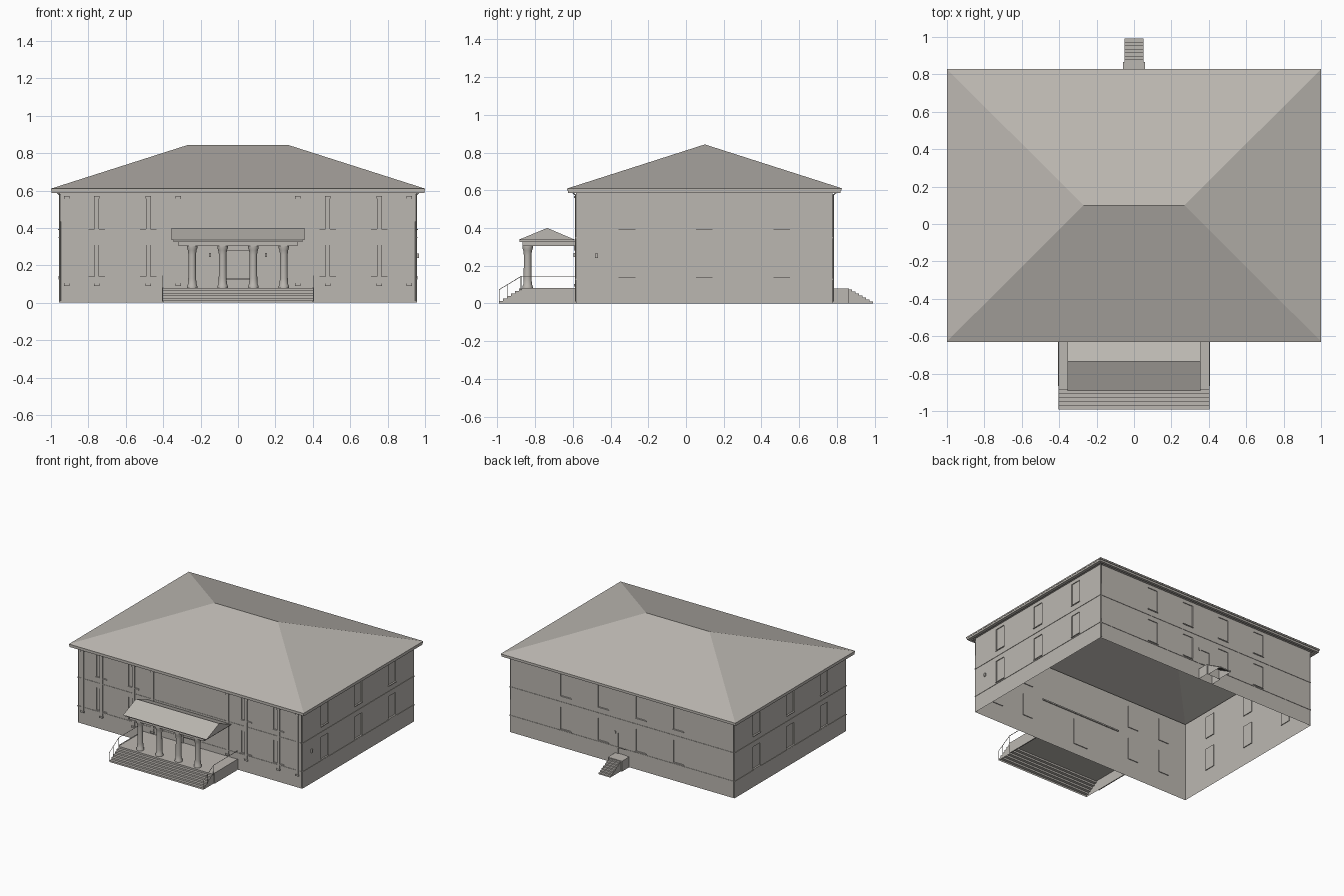
import bpy, bmesh, math
from mathutils import Vector

if "Cube" in bpy.data.objects:
    bpy.data.objects.remove(bpy.data.objects["Cube"])

stone = bpy.data.materials.new("warm_grey")
stone.use_nodes = True
GREY = (0.5, 0.475, 0.44, 1)
stone.diffuse_color = GREY
stone.node_tree.nodes["Principled BSDF"].inputs["Base Color"].default_value = GREY

CY = 0.097                      # centre of the main block in y
HX, HY, WALL_TOP = 0.957, 0.68, 0.6
FRONT, BACK = CY - HY, CY + HY


def finish(name, bm, normals=True):
    if normals:
        bmesh.ops.recalc_face_normals(bm, faces=bm.faces)
    mesh = bpy.data.meshes.new(name)
    bm.to_mesh(mesh)
    bm.free()
    mesh.materials.append(stone)
    ob = bpy.data.objects.new(name, mesh)
    bpy.context.collection.objects.link(ob)


def open_bottom(bm):
    """Remove the faces lying on the ground, leaving a shell."""
    bmesh.ops.recalc_face_normals(bm, faces=bm.faces)
    ground = [f for f in bm.faces if all(v.co.z < 1e-4 for v in f.verts)]
    bmesh.ops.delete(bm, geom=ground, context="FACES")


def add_box(bm, x0, x1, y0, y1, z0, z1):
    for v in bmesh.ops.create_cube(bm, size=1)["verts"]:
        v.co = Vector((x0 if v.co.x < 0 else x1, y0 if v.co.y < 0 else y1, z0 if v.co.z < 0 else z1))


def boxes(name, items, shell=False):
    bm = bmesh.new()
    for it in items:
        add_box(bm, *it)
    if shell:
        open_bottom(bm)
    finish(name, bm, not shell)


def prism(name, profile, x0, x1, shell=False):
    """Extrude a y-z profile along x."""
    bm = bmesh.new()
    face = bm.faces.new([bm.verts.new((x0, y, z)) for y, z in profile])
    new = bmesh.ops.extrude_face_region(bm, geom=[face], use_keep_orig=True)["geom"]
    bmesh.ops.translate(bm, vec=(x1 - x0, 0, 0), verts=[g for g in new if isinstance(g, bmesh.types.BMVert)])
    if shell:
        open_bottom(bm)
    finish(name, bm, not shell)


def ring(inner_x, inner_y, outer_x, outer_y, z0, z1):
    """Four boxes framing the main block."""
    out = []
    for s in (-1, 1):
        ya, yb = sorted((CY + s * inner_y, CY + s * outer_y))
        xa, xb = sorted((s * inner_x, s * outer_x))
        out.append((-outer_x, outer_x, ya, yb, z0, z1))
        out.append((xa, xb, CY - inner_y, CY + inner_y, z0, z1))
    return out


def tube(name, paths, radius):
    curve = bpy.data.curves.new(name, "CURVE")
    curve.dimensions = "3D"
    curve.bevel_depth = radius
    curve.bevel_resolution = 1
    curve.use_fill_caps = True
    for path in paths:
        sp = curve.splines.new("POLY")
        sp.points.add(len(path) - 1)
        for p, co in zip(sp.points, path):
            p.co = (*co, 1)
    curve.materials.append(stone)
    bpy.context.collection.objects.link(bpy.data.objects.new(name, curve))


def wall(name, origin, along, normal, half, openings, depth=0.006):
    """Single-sheet wall, gridded at the openings, whose cells are inset inward."""
    us = sorted({-half, half} | {u for o in openings for u in o[:2]})
    zs = sorted({0, WALL_TOP} | {z for o in openings for z in o[2:]})
    bm = bmesh.new()
    grid = [[bm.verts.new(origin + along * u + Vector((0, 0, z))) for z in zs] for u in us]
    for i in range(len(us) - 1):
        for j in range(len(zs) - 1):
            bm.faces.new((grid[i][j], grid[i + 1][j], grid[i + 1][j + 1], grid[i][j + 1]))
    for a, b, c, d in openings:
        cells = []
        for f in bm.faces:
            m = f.calc_center_median()
            if a < (m - origin).dot(along) < b and c < m.z < d and abs((m - origin).dot(normal)) < 1e-5:
                cells.append(f)
        new = bmesh.ops.extrude_face_region(bm, geom=cells)["geom"]
        bmesh.ops.translate(bm, vec=-normal * depth, verts=[g for g in new if isinstance(g, bmesh.types.BMVert)])
        bmesh.ops.delete(bm, geom=[f for f in cells if f.is_valid], context="FACES_ONLY")
    finish(name, bm, normals=False)


def windows(centres):
    return [(c - 0.044, c + 0.044, z, z + 0.17) for c in centres for z in (0.14, 0.395)]


# Walls with recessed windows and doors
X, Y = Vector((1, 0, 0)), Vector((0, 1, 0))
wide = (-0.755, -0.48, 0.48, 0.755)
rear = (-0.48, -0.16, 0.16, 0.48)
side = (-0.41, 0, 0.41)
wall("front_wall", Vector((0, FRONT, 0)), X, -Y, HX, windows(wide) + [(-0.062, 0.062, 0.08, 0.28)])
wall("back_wall", Vector((0, BACK, 0)), -X, Y, HX, windows(rear) + [(-0.035, 0.035, 0.08, 0.24)])
wall("left_wall", Vector((HX, CY, 0)), Y, X, HY, windows(side))
wall("right_wall", Vector((-HX, CY, 0)), -Y, -X, HY, windows(side))

# Thin string courses around the block
T = 0.003
boxes("string_courses", [b for z in (0.125, 0.345) for b in ring(HX, HY, HX + T, HY + T, z, z + 0.006)])

# Window sills
sills = []
for z in (0.134, 0.389):
    for x in wide:
        sills.append((x - 0.046, x + 0.046, FRONT - 0.006, FRONT, z, z + 0.006))
    for x in rear:
        sills.append((x - 0.046, x + 0.046, BACK, BACK + 0.006, z, z + 0.006))
    for y in side:
        for s in (-1, 1):
            xa, xb = sorted((s * HX, s * (HX + 0.006)))
            sills.append((xa, xb, CY + y - 0.046, CY + y + 0.046, z, z + 0.006))
boxes("window_sills", sills)

# Slender front pilasters with caps and feet
pilasters = []
for s in (-1, 1):
    for x in (0.32, 0.48, 0.755, 0.915):
        c = s * x
        pilasters.append((c - 0.011, c + 0.011, FRONT - 0.007, FRONT, 0.09, 0.57))
        for z in (0.09, 0.558):
            pilasters.append((c - 0.015, c + 0.015, FRONT - 0.011, FRONT, z, z + 0.012))
boxes("front_pilasters", pilasters)

# Open hipped roof shell over a stepped eave
RX, RY = 1.0, 0.728
bm = bmesh.new()
low = [bm.verts.new((sx * RX, CY + 0.003 + sy * RY, 0.61)) for sx, sy in ((-1, -1), (1, -1), (1, 1), (-1, 1))]
left, right = (bm.verts.new((x, CY + 0.003, 0.843)) for x in (0.27, -0.27))
for f in ((low[0], low[1], left, right), (low[1], low[2], left), (low[2], low[3], right, left), (low[3], low[0], right)):
    bm.faces.new(f)
finish("hipped_roof", bm, normals=False)
boxes("eaves", ring(HX, HY, RX, RY, 0.6, 0.61) + ring(HX, HY, 0.972, 0.695, 0.592, 0.6))
boxes("gutters", ring(0.974, 0.702, 0.998, 0.722, 0.586, 0.6))
tube("downpipes", [[(sx * (HX - 0.006), CY + sy * (HY + 0.004), 0.01), (sx * (HX - 0.006), CY + sy * (HY + 0.004), 0.575),
                    (sx * 0.975, CY + sy * 0.708, 0.595)] for sx in (-1, 1) for sy in (-1, 1)], 0.0035)


def stair_profile(start_y, edge_y, end_y, top, count):
    """Landing plus steps, running from start_y to end_y."""
    pts = [(start_y, 0), (start_y, top)]
    run, rise = (end_y - edge_y) / count, top / (count + 1)
    for i in range(count + 1):
        y, z = edge_y + run * i, top - rise * i
        pts += [(y, z), (y, z - rise)]
    pts[-1] = (end_y, 0)
    return pts


# Hollow front landing with wide steps, hollow rear landing with narrow steps
prism("front_steps", stair_profile(FRONT, -0.885, -0.993, 0.08, 5), -0.4, 0.4, shell=True)
boxes("front_landing_sides", [(s * 0.403 - 0.004, s * 0.403 + 0.004, -0.865, FRONT, 0, 0.082) for s in (-1, 1)])
prism("back_steps", stair_profile(0.865, 0.88, 0.993, 0.073, 6), -0.05, 0.05, shell=True)
boxes("back_landing", [(-0.06, 0.06, BACK, 0.865, 0, 0.08)], shell=True)

# Hand rails
rails = []
for s in (-1, 1):
    x = s * 0.402
    rails.append([(x, FRONT, 0.143), (x, -0.875, 0.143), (x, -0.991, 0.073), (x, -0.991, 0.01)])
    rails += [[(x, -0.945, 0.03), (x, -0.945, 0.1)], [(x, -0.875, 0.07), (x, -0.875, 0.143)]]
tube("hand_rails", rails, 0.002)

# Porch roof and entablature
prism("porch_roof", [(-0.893, 0.335), (-0.736, 0.4), (FRONT, 0.335)], -0.355, 0.355)
boxes("porch_entablature", [(-0.345, 0.345, -0.882, FRONT + 0.008, 0.325, 0.335),
                            (-0.318, 0.318, -0.868, FRONT, 0.303, 0.325)])
boxes("door_lintel", [(-0.108, 0.108, FRONT - 0.012, FRONT, 0.28, 0.305)])

# Round porch columns flaring at both ends
SHAFT = [(0.028, 0.08), (0.027, 0.092), (0.023, 0.1), (0.021, 0.13), (0.02, 0.255), (0.023, 0.28), (0.028, 0.293), (0.028, 0.304)]
for i, x in enumerate((-0.245, -0.082, 0.082, 0.245)):
    bm = bmesh.new()
    rings = [[bm.verts.new((x + r * math.cos(a * math.tau / 16), -0.84 + r * math.sin(a * math.tau / 16), z))
              for a in range(16)] for r, z in SHAFT]
    for lo, hi in zip(rings, rings[1:]):
        for a in range(16):
            b = (a + 1) % 16
            bm.faces.new((lo[a], lo[b], hi[b], hi[a])).smooth = True
    finish(f"porch_column_{i + 1}", bm)

# Wall lamps beside the doors and on the left wall
lamps = [(s * 0.15 - 0.006, s * 0.15 + 0.006, FRONT - 0.014, FRONT, 0.245, 0.266) for s in (-1, 1)]
lamps += [(0.052, 0.064, BACK, BACK + 0.005, 0.23, 0.25), (HX, HX + 0.01, -0.482, -0.468, 0.24, 0.264)]
boxes("wall_lamps", lamps)
